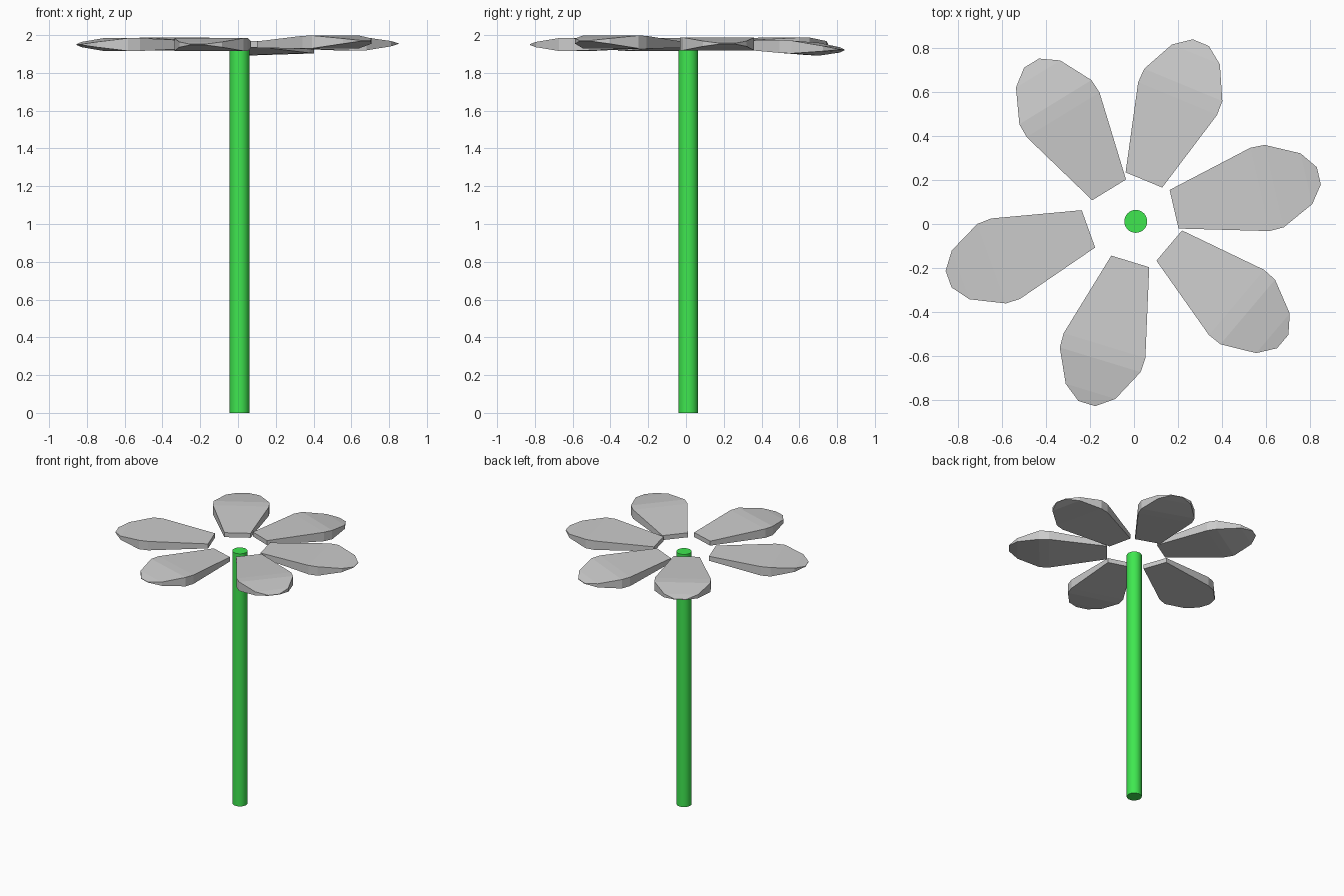
import bpy, bmesh
from math import cos, sin, radians

if "Cube" in bpy.data.objects:
    bpy.data.objects.remove(bpy.data.objects["Cube"])

# petal cross-sections: distance from base, half width, half thickness
SECTIONS = [(0.0, 0.090, 0.017), (0.40, 0.194, 0.034), (0.467, 0.192, 0.034),
            (0.617, 0.118, 0.014), (0.675, 0.040, 0.002)]
LENGTH = SECTIONS[-1][0]


def petal(name, bx, by, angle, tip_z, roll):
    """Lofted low-poly petal; base_z is shared, tip_z sets the tilt."""
    a = radians(angle)
    base_z = 1.95
    bm = bmesh.new()
    rings = []
    for u, w, t in SECTIONS:
        ring = []
        for side, up in ((-1, -1), (1, -1), (1, 1), (-1, 1)):
            v = side * w
            z = base_z + (tip_z - base_z) * u / LENGTH + roll * v + up * t
            ring.append(bm.verts.new((bx + u * cos(a) - v * sin(a),
                                      by + u * sin(a) + v * cos(a), z)))
        rings.append(ring)
    for r, s in zip(rings, rings[1:]):
        for i in range(4):
            j = (i + 1) % 4
            bm.faces.new((r[i], r[j], s[j], s[i]))
    bm.faces.new(rings[0])
    bm.faces.new(rings[-1])
    bmesh.ops.recalc_face_normals(bm, faces=bm.faces)
    mesh = bpy.data.meshes.new(name)
    bm.to_mesh(mesh)
    bm.free()
    obj = bpy.data.objects.new(name, mesh)
    bpy.context.collection.objects.link(obj)
    return obj


# ring of six petals: base x, base y, heading, tip height, roll
for n, args in enumerate([(0.182, 0.067, 13, 1.955, 0.0),
                          (0.045, 0.200, 67.5, 1.923, -0.03),
                          (-0.113, 0.155, 121.5, 1.955, 0.0),
                          (-0.207, -0.022, 199.8, 1.95, 0.0),
                          (-0.017, -0.170, 253, 1.95, 0.0),
                          (0.160, -0.098, 319.8, 1.97, 0.0)], 1):
    petal(f"petal_{n}", *args)

# stem
bpy.ops.mesh.primitive_cylinder_add(vertices=32, radius=0.052, depth=1.92,
                                    location=(0.008, 0.012, 0.96))
stem = bpy.context.object
stem.name = "stem"
bpy.ops.object.shade_smooth_by_angle()
green = bpy.data.materials.new("stem_green")
green.diffuse_color = (0.05, 0.8, 0.08, 1)
green.use_nodes = True
green.node_tree.nodes["Principled BSDF"].inputs["Base Color"].default_value = green.diffuse_color
stem.data.materials.append(green)
